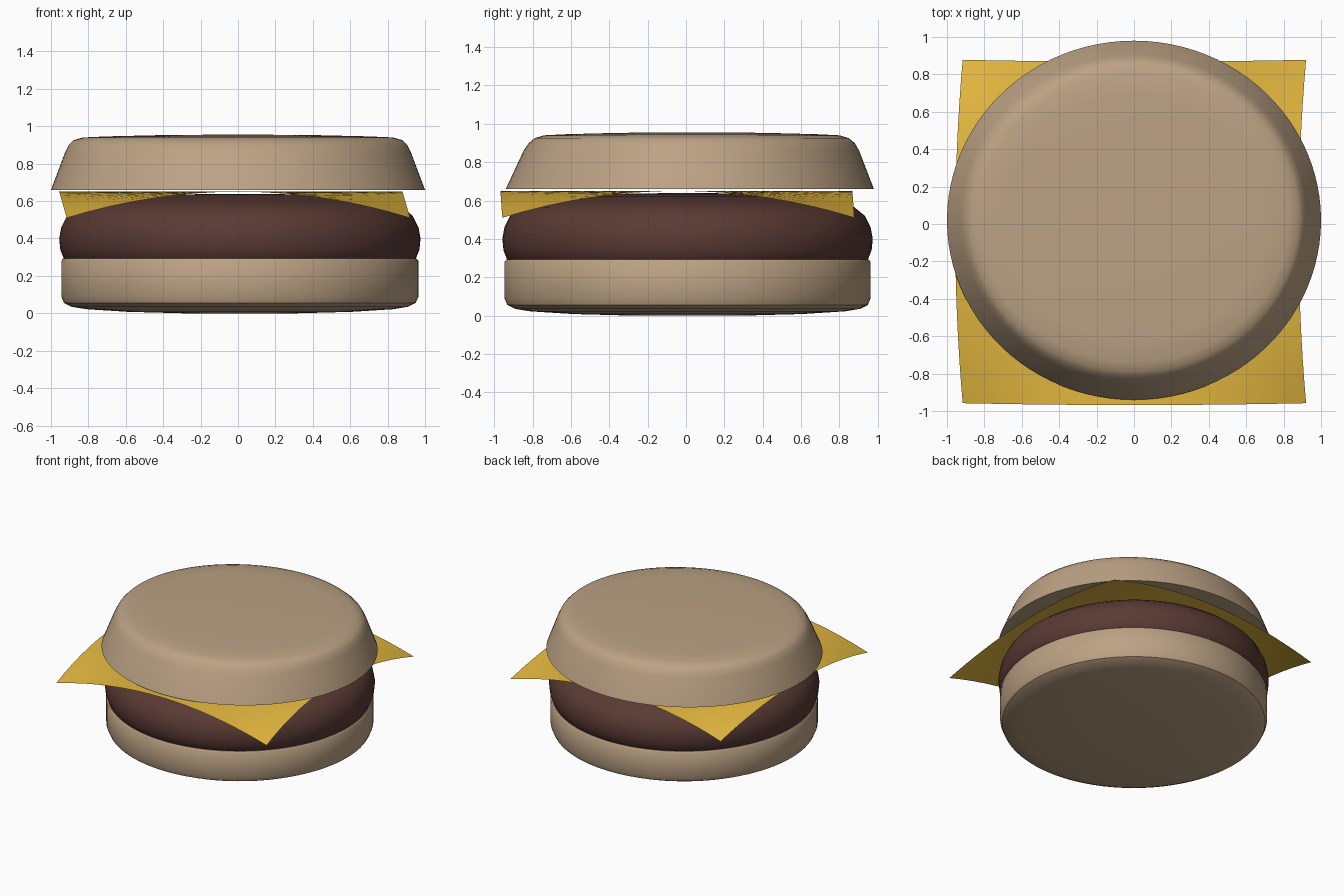
import bpy, bmesh, math

if "Cube" in bpy.data.objects:
    bpy.data.objects.remove(bpy.data.objects["Cube"])

def paint(ob, name, rgb):
    mat = bpy.data.materials.get(name) or bpy.data.materials.new(name)
    mat.diffuse_color = (*rgb, 1)
    mat.use_nodes = True
    mat.node_tree.nodes["Principled BSDF"].inputs["Base Color"].default_value = mat.diffuse_color
    ob.data.materials.append(mat)

def make(name, bm, mat, rgb, angle):
    bmesh.ops.recalc_face_normals(bm, faces=bm.faces)
    me = bpy.data.meshes.new(name)
    bm.to_mesh(me)
    bm.free()
    ob = bpy.data.objects.new(name, me)
    bpy.context.collection.objects.link(ob)
    paint(ob, mat, rgb)
    bpy.ops.object.select_all(action='DESELECT')
    ob.select_set(True)
    bpy.context.view_layer.objects.active = ob
    bpy.ops.object.shade_smooth_by_angle(angle=math.radians(angle))
    return ob

def loft(name, rings, mat, rgb, cx=0.0, n=96):
    """Closed round solid from stacked ellipses (rx, ry, centre y, z)."""
    bm = bmesh.new()
    loops = []
    for rx, ry, cy, z in rings:
        loops.append([bm.verts.new((cx + rx * math.cos(2 * math.pi * i / n),
                                    cy + ry * math.sin(2 * math.pi * i / n), z))
                      for i in range(n)])
    for a, b in zip(loops, loops[1:]):
        for i in range(n):
            j = (i + 1) % n
            bm.faces.new((a[i], a[j], b[j], b[i]))
    bm.faces.new(loops[0][::-1])
    bm.faces.new(loops[-1])
    return make(name, bm, mat, rgb, 40)

def circles(profile, cy):
    return [(r, r, cy, z) for r, z in profile]

BUN, MEAT, CHEESE = (0.50, 0.36, 0.23), (0.10, 0.042, 0.034), (0.78, 0.48, 0.05)

# Bottom bun: flat top, rounded lower edge
loft("bottom_bun", circles([(0.3, 0.0), (0.6, 0.008), (0.82, 0.022), (0.9, 0.035),
     (0.94, 0.055), (0.955, 0.09), (0.955, 0.28), (0.945, 0.292)], 0.008),
     "bun", BUN, cx=0.01)

# Patty: bulging side and domed top
loft("patty", circles([(0.9, 0.25), (0.94, 0.29), (0.96, 0.34), (0.966, 0.40),
     (0.955, 0.46), (0.925, 0.52), (0.87, 0.565), (0.78, 0.595), (0.62, 0.62),
     (0.4, 0.634), (0.15, 0.638)], 0.008), "meat", MEAT, cx=0.01)

# Top bun: sloping side, softly rounded nearly flat top
loft("top_bun", [(1.0, 0.96, 0.02, 0.66), (0.925, 0.875, 0.028, 0.86),
     (0.905, 0.85, 0.03, 0.90), (0.88, 0.82, 0.03, 0.925), (0.83, 0.77, 0.03, 0.94),
     (0.7, 0.65, 0.03, 0.946), (0.4, 0.38, 0.03, 0.953), (0.15, 0.14, 0.03, 0.955)],
     "bun", BUN)

# Cheese slice: square sheet with drooping corners
bm = bmesh.new()
bmesh.ops.create_grid(bm, x_segments=16, y_segments=16, size=1)
for v in bm.verts:
    u, w = v.co.x, v.co.y
    v.co = (0.918 * u - 0.04 * (1 - w * w) + 0.002,
            0.918 * w - 0.04 - 0.01 * (1 - u * u),
            0.65 - 0.14 * u * u * w * w)
make("cheese_slice", bm, "cheese", CHEESE, 30)
